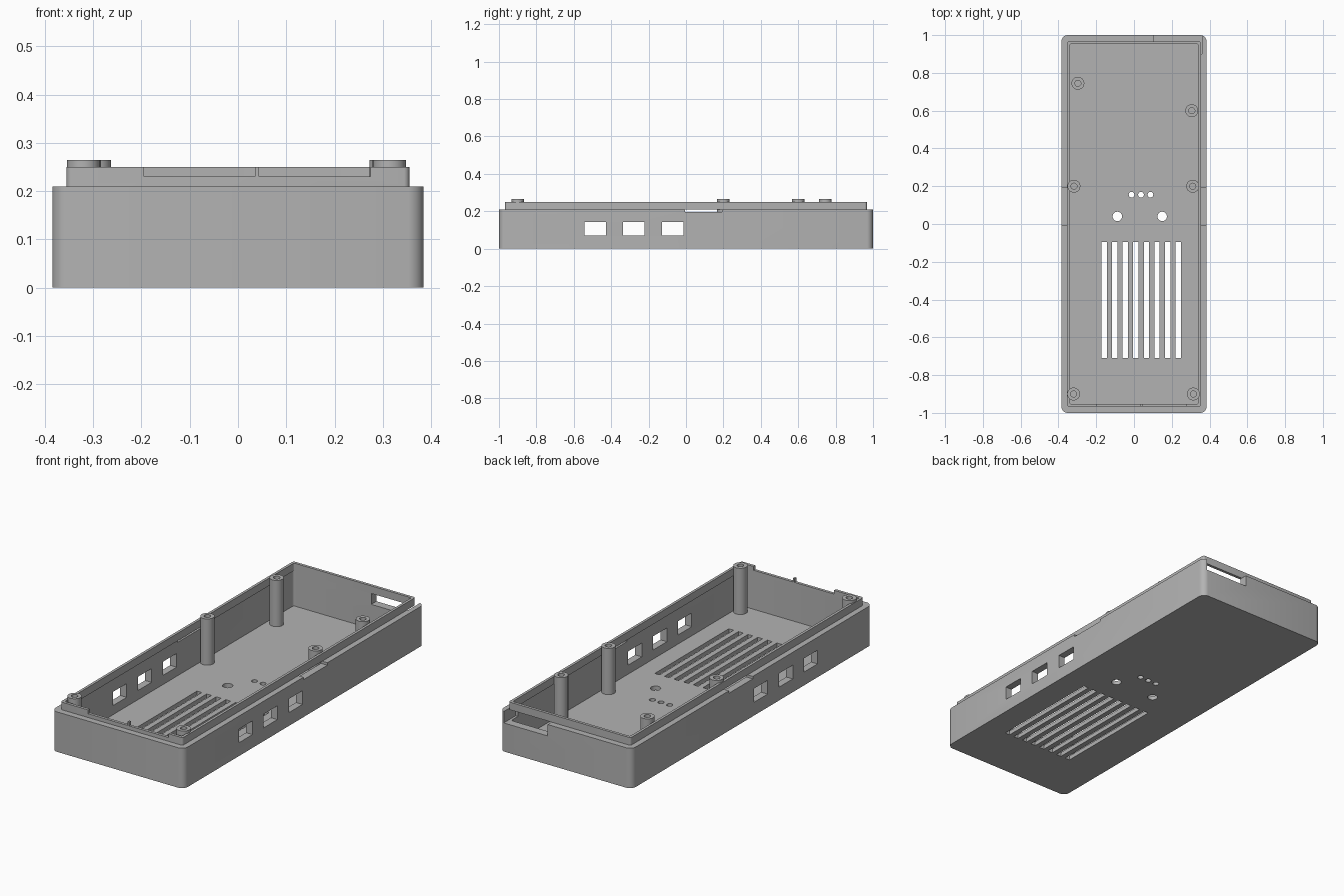
import bpy, bmesh
from math import cos, sin, pi

cube = bpy.data.objects.get("Cube")
if cube:
    bpy.data.objects.remove(cube)

# One plain grey plastic
plastic = bpy.data.materials.new("grey_plastic")
plastic.use_nodes = True
GREY = (0.45, 0.45, 0.45, 1)
plastic.diffuse_color = GREY
plastic.node_tree.nodes["Principled BSDF"].inputs["Base Color"].default_value = GREY


def loft(bm, loops, centre=(0, 0), closed=False, steps=8):
    """Join rounded rectangles (half x, half y, radius, z) into a solid."""
    rings = []
    for hx, hy, r, z in loops:
        ring = []
        for q, (sx, sy) in enumerate([(1, 1), (-1, 1), (-1, -1), (1, -1)]):
            for i in range(steps):
                a = (q + (i + 0.5) / steps) * pi / 2
                ring.append(bm.verts.new((centre[0] + sx * (hx - r) + r * cos(a),
                                          centre[1] + sy * (hy - r) + r * sin(a), z)))
        rings.append(ring)
    pairs = list(zip(rings, rings[1:]))
    if closed:
        pairs.append((rings[-1], rings[0]))
    else:
        bm.faces.new(rings[0][::-1])
        bm.faces.new(rings[-1])
    n = steps * 4
    for a, b in pairs:
        for i in range(n):
            j = (i + 1) % n
            bm.faces.new((a[i], a[j], b[j], b[i]))


def box(bm, x0, x1, y0, y1, z0, z1):
    verts = bmesh.ops.create_cube(bm, size=1)["verts"]
    for v in verts:
        v.co = (x1 if v.co.x > 0 else x0, y1 if v.co.y > 0 else y0, z1 if v.co.z > 0 else z0)


def make(name, bm):
    bmesh.ops.recalc_face_normals(bm, faces=bm.faces)
    mesh = bpy.data.meshes.new(name)
    bm.to_mesh(mesh)
    bm.free()
    mesh.materials.append(plastic)
    ob = bpy.data.objects.new(name, mesh)
    bpy.context.collection.objects.link(ob)
    return ob


def select(ob):
    bpy.ops.object.select_all(action="DESELECT")
    ob.select_set(True)
    bpy.context.view_layer.objects.active = ob


def carve(ob, bm):
    cutter = make("cutter", bm)
    cutter.hide_render = True
    mod = ob.modifiers.new("cut", "BOOLEAN")
    mod.operation, mod.solver, mod.object = "DIFFERENCE", "EXACT", cutter
    select(ob)
    bpy.ops.object.modifier_apply(modifier="cut")
    bpy.data.objects.remove(cutter)


def smooth(ob):
    select(ob)
    bpy.ops.object.shade_smooth_by_angle(angle=pi / 6)


FLOOR, RIM, TOP = 0.022, 0.21, 0.25

# Tray shell: floor and walls
bm = bmesh.new()
loft(bm, [(0.385, 1, 0.035, 0), (0.385, 1, 0.035, RIM),
          (0.347, 0.957, 0.012, RIM), (0.347, 0.957, 0.012, FLOOR)])
shell = make("tray_shell", bm)

# Openings in the shell
bm = bmesh.new()
for i in range(8):                                  # floor vents
    x = -0.158 + 0.056 * i
    box(bm, x - 0.014, x + 0.014, -0.71, -0.095, -0.1, 0.06)
for x, y, r in [(-0.013, 0.155, 0.015), (0.037, 0.155, 0.015), (0.087, 0.155, 0.015),
                (-0.088, 0.04, 0.025), (0.149, 0.04, 0.025)]:   # round floor holes
    loft(bm, [(r, r, r, -0.1), (r, r, r, 0.06)], (x, y))
for y in (-0.543, -0.337, -0.128):                  # side windows, both walls
    box(bm, -0.5, 0.5, y, y + 0.114, 0.07, 0.142)
box(bm, -0.5, 0.5, -0.005, 0.193, 0.197, 0.3)       # side notches under the lip
box(bm, 0.105, 0.36, 0.9, 1.1, 0.15, 0.3)           # back connector opening
carve(shell, bm)
smooth(shell)

# Raised lip with two shallow cut-outs along the front
bm = bmesh.new()
loft(bm, [(0.355, 0.967, 0.012, RIM), (0.355, 0.967, 0.012, TOP),
          (0.341, 0.952, 0.008, TOP), (0.341, 0.952, 0.008, RIM)], closed=True)
lip = make("rim_lip", bm)
bm = bmesh.new()
for x in (-0.195, 0.044):
    box(bm, x, x + 0.23, -1.1, -0.9, 0.23, 0.3)
carve(lip, bm)
smooth(lip)

# Hollow screw posts
R, BORE = 0.034, 0.016
for i, place in enumerate([(-0.297, 0.745), (0.306, 0.6), (-0.318, 0.2),
                           (0.311, 0.2), (-0.32, -0.9), (0.314, -0.9)]):
    bm = bmesh.new()
    loft(bm, [(R, R, R, FLOOR - 0.01), (R, R, R, 0.265),
              (BORE, BORE, BORE, 0.265), (BORE, BORE, BORE, 0.06)], place)
    smooth(make(f"screw_post_{i + 1}", bm))
